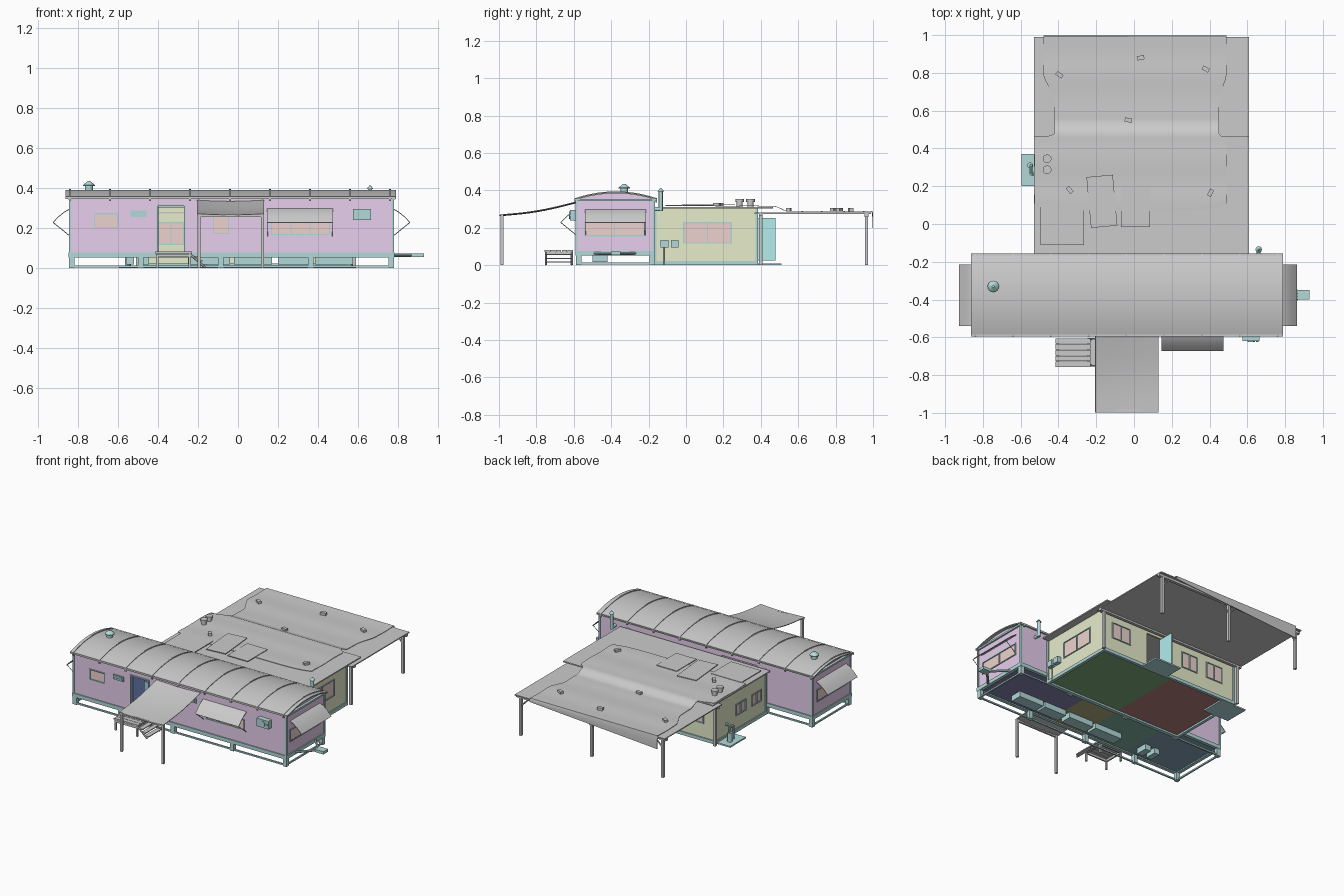
import bpy, bmesh, math
from mathutils import Vector, Matrix

if "Cube" in bpy.data.objects:
    bpy.data.objects.remove(bpy.data.objects["Cube"])

def mat(name, c):
    m = bpy.data.materials.new(name)
    m.diffuse_color = (*c, 1)
    m.use_nodes = True
    m.node_tree.nodes["Principled BSDF"].inputs["Base Color"].default_value = m.diffuse_color
    return m

LILAC = mat("lilac_wall", (.80, .62, .84)); CREAM = mat("cream_wall", (.80, .84, .60))
TEAL = mat("teal_trim", (.45, .70, .70)); GLASS = mat("pink_glass", (.85, .65, .62))
BLUE = mat("blue_door", (.25, .35, .75)); CYAN = mat("cyan_door", (.45, .85, .85))

def finish(name, bm, m=None, smooth=False):
    bmesh.ops.recalc_face_normals(bm, faces=bm.faces)
    me = bpy.data.meshes.new(name)
    bm.to_mesh(me); bm.free()
    ob = bpy.data.objects.new(name, me)
    bpy.context.collection.objects.link(ob)
    if m: me.materials.append(m)
    if smooth:
        bpy.ops.object.select_all(action='DESELECT')
        ob.select_set(True)
        bpy.context.view_layer.objects.active = ob
        bpy.ops.object.shade_smooth_by_angle(angle=math.radians(35))
    return ob

def boxes(name, spans, m=None, rot=0):
    """Each span is x0,x1,y0,y1,z0,z1."""
    bm = bmesh.new()
    for x0, x1, y0, y1, z0, z1 in spans:
        c = Vector((x0 + x1, y0 + y1, z0 + z1)) / 2
        bmesh.ops.create_cube(bm, size=1, matrix=Matrix.Translation(c) @ Matrix.Rotation(rot, 4, 'Z')
                              @ Matrix.Diagonal((abs(x1 - x0), abs(y1 - y0), abs(z1 - z0), 1)))
    return finish(name, bm, m)

def rods(name, segs, r, m=None, n=8, r2=None):
    """Round bars between pairs of points."""
    bm = bmesh.new()
    for p, q in segs:
        p, q = Vector(p), Vector(q)
        d = q - p
        M = Matrix.Translation((p + q) / 2) @ d.to_track_quat('Z', 'Y').to_matrix().to_4x4()
        bmesh.ops.create_cone(bm, cap_ends=True, segments=n, radius1=r, radius2=r if r2 is None else r2,
                              depth=d.length, matrix=M)
    return finish(name, bm, m, n > 6)

def sheet(name, f, nu, nv, thick, m=None):
    """Thin surface from f(u, v)."""
    bm = bmesh.new()
    g = [[bm.verts.new(f(i / nu, j / nv)) for j in range(nv + 1)] for i in range(nu + 1)]
    for i in range(nu):
        for j in range(nv):
            bm.faces.new((g[i][j], g[i + 1][j], g[i + 1][j + 1], g[i][j + 1]))
    bmesh.ops.recalc_face_normals(bm, faces=bm.faces)
    bmesh.ops.solidify(bm, geom=bm.faces[:], thickness=thick)
    return finish(name, bm, m, True)

def on(axis, a, n, z):
    return (a, n, z) if axis == 'x' else (n, a, z)

def span(axis, a0, a1, n0, n1, z0, z1):
    return (a0, a1, n0, n1, z0, z1) if axis == 'x' else (n0, n1, a0, a1, z0, z1)

def wall(name, axis, n, inward, a0, a1, z0, z1, holes, m):
    """Wall plane with rectangular holes, thickened inward."""
    A = sorted({a0, a1, *[h[0] for h in holes], *[h[1] for h in holes]})
    Z = sorted({z0, z1, *[h[2] for h in holes], *[h[3] for h in holes]})
    bm = bmesh.new()
    for p, q in zip(A, A[1:]):
        for s, t in zip(Z, Z[1:]):
            ca, cz = (p + q) / 2, (s + t) / 2
            if not any(h[0] < ca < h[1] and h[2] < cz < h[3] for h in holes):
                bm.faces.new([bm.verts.new(on(axis, *c)) for c in ((p, n, s), (q, n, s), (q, n, t), (p, n, t))])
    bmesh.ops.remove_doubles(bm, verts=bm.verts, dist=1e-5)
    ret = bmesh.ops.extrude_face_region(bm, geom=bm.faces[:], use_keep_orig=True)
    bmesh.ops.translate(bm, verts=[v for v in ret['geom'] if isinstance(v, bmesh.types.BMVert)],
                        vec=on(axis, 0, inward * .012, 0))
    finish(name, bm, m)

def window(name, axis, n, out, hole, panes=2, m=TEAL):
    a0, a1, z0, z1 = hole
    w, N0, N1 = .006, n - out * .010, n + out * .005
    bars = [(a0, a1, z0, z0 + w), (a0, a1, z1 - w, z1)]
    for k in range(panes + 1):
        c = a0 + w / 2 + (a1 - a0 - w) * k / panes
        bars.append((c - w / 2, c + w / 2, z0, z1))
    boxes(name + "_frame", [span(axis, b[0], b[1], N0, N1, b[2], b[3]) for b in bars], m)
    boxes(name + "_glass", [span(axis, a0, a1, n - out * .006, n - out * .002, z0, z1)], GLASS)

def awning(name, axis, n, out, a0, a1):
    sheet(name, lambda u, v: on(axis, a0 + (a1 - a0) * u, n + out * .087 * v,
                                .298 - .07 * v + .008 * math.sin(math.pi * v)), 2, 6, .004)
    rods(name + "_struts", [(on(axis, a, n + out * .085, .229), on(axis, a, n, .16)) for a in (a0 + .004, a1 - .004)], .002, n=6)

X0, X1, Y0, Y1 = -.84, .775, -.585, -.172      # trailer
AX0, AX1, AY = -.49, .56, .378                 # annex

# trailer walls, windows and awnings
f_holes = {"small_window": ((-.72, -.60, .20, .275), 1), "narrow_window": ((-.125, -.045, .17, .275), 1),
           "long_window": ((.165, .46, .165, .24), 3)}
door = (-.40, -.27, .075, .31)
end = (-.545, -.22, .155, .24)
link = (-.42, -.15, .075, .31)
wall("trailer_front_wall", 'x', Y0, 1, X0, X1, .072, .355, [h[0] for h in f_holes.values()] + [door], LILAC)
wall("trailer_back_wall", 'x', Y1, -1, X0, X1, .072, .355, [link], LILAC)
for side, n, s in (("left", X0, -1), ("right", X1, 1)):
    wall(f"trailer_{side}_wall", 'y', n, -s, Y0 + .012, Y1 - .012, .072, .355, [end], LILAC)
    window(f"trailer_{side}_window", 'y', n, s, end, 2)
    awning(f"trailer_{side}_awning", 'y', n, s, -.54, -.215)
for k, (h, p) in f_holes.items():
    window("trailer_" + k, 'x', Y0, -1, h, p)
awning("trailer_front_awning", 'x', Y0, -1, .145, .475)
boxes("front_door_frame", [(-.408, -.40, -.592, -.57, .075, .318), (-.27, -.262, -.592, -.57, .075, .318),
                           (-.408, -.262, -.592, -.57, .31, .318)], TEAL)
boxes("front_door_leaf", [(-.405, -.397, -.573, -.45, .078, .308)], BLUE)
# wall vents and cooling unit
boxes("front_vents", [(x, x + .08, -.592, -.58, .255, .288) for x in (-.537, -.125, .015)], TEAL)
boxes("vent_slats", [(x + .008, x + .072, -.595, -.59, z, z + .006) for x in (-.537, -.125, .015) for z in (.262, .275)], TEAL)
boxes("cooling_unit", [(.575, .665, -.62, -.58, .24, .295)], TEAL)
rods("cooling_fan", [((.62, -.625, .267), (.62, -.615, .267))], .02, TEAL, 16)
rods("cooling_knob", [((.652, -.625, .267), (.652, -.615, .267))], .007, TEAL, 10)

# trailer arched roof, gable panels and ribs
def arch(t, lift=0):
    return .354 + .037 * (1 - (2 * t - 1) ** 2) + lift
def ry(t): return -.595 + .44 * t
sheet("trailer_roof", lambda u, v: (-.862 + 1.652 * u, ry(v), arch(v)), 1, 16, .007)
for nm, x in (("left", X0), ("right", X1 - .012)):
    sheet(f"gable_{nm}", lambda u, v: (x + .006, Y0 + (Y1 - Y0) * v, .35 + (arch(.02 + .96 * v) - .352) * u), 1, 16, .01, LILAC)
for i in range(9):
    x = -.84 + .2 * i
    sheet(f"roof_rib_{i}", lambda u, v: (x - .004 + .008 * u, ry(v), arch(v, .004)), 1, 16, .006)
boxes("roof_rib_ends", [(-.845 + .2 * i, -.835 + .2 * i, y, y + .008, .335, .358) for i in range(9) for y in (-.597, -.163)])
boxes("eave_rails", [(-.862, .79, y, y + .01, .346, .358) for y in (-.595, -.166)])
boxes("gable_rails", [(x, x + .012, -.592, -.158, .343, .355) for x in (-.85, .773)], TEAL)

# roof vent and flue
rods("roof_vent_pipe", [((-.745, -.33, .38), (-.745, -.33, .412))], .02, TEAL, 16)
rods("roof_vent_cap", [((-.745, -.33, .41), (-.745, -.33, .415))], .03, TEAL, 16)
rods("roof_vent_cone", [((-.745, -.33, .415), (-.745, -.33, .435))], .03, TEAL, 16, .006)
rods("flue_pipe", [((.66, -.18, .30), (.66, -.135, .30)), ((.66, -.135, .29), (.66, -.135, .395))], .011, TEAL, 12)
rods("flue_cap", [((.66, -.135, .395), (.66, -.135, .412))], .017, TEAL, 12, .004)

# trailer chassis, corner trim, legs and drawbar
def ring(x0, x1, y0, y1, z0, z1, w):
    return [(x0, x1, y0, y0 + w, z0, z1), (x0, x1, y1 - w, y1, z0, z1),
            (x0, x0 + w, y0 + w, y1 - w, z0, z1), (x1 - w, x1, y0 + w, y1 - w, z0, z1)]
boxes("chassis_frame", ring(-.847, .782, -.592, -.165, .052, .077, .022), TEAL)
boxes("ground_rail", ring(-.84, .775, -.585, -.172, .004, .014, .01), TEAL)
boxes("chassis_legs", [(x, x + .028, y, y + .028, 0, .054) for x in (-.845, -.50, -.1, .35, .752) for y in (-.588, -.195)], TEAL)
boxes("trailer_corner_trim", [(x - .006, x + .006, y - .006, y + .006, .07, .352) for x in (X0, X1) for y in (Y0, Y1)], TEAL)
boxes("underfloor_boxes", [(x, x + w, -.50, -.42, .018, .056) for x, w in ((-.56, .04), (-.49, .045), (-.25, .21), (-.02, .19), (.2, .17), (.385, .19))], TEAL)
rods("drawbar", [((.775, y, .064), (.88, -.375, .064)) for y in (-.49, -.27)], .008, TEAL)
boxes("drawbar_coupler", [(.865, .93, -.40, -.35, .055, .074)], TEAL)

# room floors
rooms = {"bedroom": (-.83, -.42, Y0, Y1, (.24, .36, .48)), "hall": (-.42, -.06, Y0, Y1, (.22, .45, .36)),
         "bathroom": (-.06, .2, Y0, Y1, (.45, .43, .22)), "lounge": (.2, .77, Y0, Y1, (.25, .24, .45)),
         "annex_left": (AX0, 0, Y1, AY, (.48, .22, .22)), "annex_right": (0, AX1, Y1, AY, (.22, .42, .22))}
for k, (a, b, c, d, col) in rooms.items():
    z = .012 if "annex" in k else .06
    boxes(k + "_floor", [(a, b, c + .005, d - .005, z, z + .012)], mat(k + "_floor", col))

# annex walls, windows and door
back = {"a": (.345, .495, .115, .23), "b": (-.20, -.07, .115, .23), "c": (-.40, -.27, .115, .23)}
bdoor = (.09, .21, .024, .255)
side = (-.015, .245, .115, .23)
left = {"a": (.05, .16, .11, .19), "b": (-.12, -.01, .11, .19)}
wall("annex_back_wall", 'x', AY, -1, AX0, AX1, .015, .306, list(back.values()) + [bdoor], CREAM)
wall("annex_right_wall", 'y', AX1, -1, Y1, AY - .012, .015, .306, [side], CREAM)
wall("annex_left_wall", 'y', AX0, 1, Y1, AY - .012, .015, .306, list(left.values()), CREAM)
for k, h in back.items(): window("annex_back_window_" + k, 'x', AY, 1, h)
for k, h in left.items(): window("annex_left_window_" + k, 'y', AX0, -1, h)
window("annex_right_window", 'y', AX1, 1, side)
boxes("back_door_leaf", [(.09, .098, AY - .012, AY + .10, .026, .253)], CYAN)
boxes("back_door_step", [(.05, .25, AY, .51, 0, .01)], TEAL)
boxes("annex_base_frame", ring(AX0 - .008, AX1 + .008, Y1, AY + .008, 0, .022, .02), TEAL)
boxes("annex_corner_trim", [(x - .007, x + .007, y - .007, y + .007, .01, .306) for x in (AX0, AX1) for y in (Y1 + .008, AY)], TEAL)
boxes("meter_boxes", [(AX1, .59, y - .021, y + .021, .095, .135) for y in (-.115, -.06)], TEAL)
rods("meter_pipe", [((.57, -.115, 0), (.57, -.115, .1))], .004, TEAL)

# pump on a slab at the left wall
boxes("pump_slab", [(-.595, -.40, .20, .37, 0, .01)], TEAL)
rods("pump_body", [((-.55, .31, .01), (-.55, .31, .07))], .016, TEAL, 12)
rods("pump_pipe", [((-.545, .265, .01), (-.545, .265, .10)), ((-.545, .265, .10), (-.545, .31, .10)),
                   ((-.545, .31, .06), (-.545, .31, .10)), ((-.545, .265, .095), (-.48, .265, .095))], .008, TEAL, 10)

# annex roof, loose panels, stubs
boxes("annex_roof", [(-.53, .61, -.157, .465, .303, .311)])
boxes("loose_panel_left", [(-.495, -.265, -.11, .105, .317, .322)])
boxes("loose_panel_middle", [(-.24, -.10, -.015, .255, .321, .326)], rot=.09)
boxes("loose_panel_right", [(-.07, .085, -.015, .20, .318, .323)])
for y in (.287, .345):
    rods("roof_stub", [((-.46, y, .305), (-.46, y, .34))], .016, n=14)
    rods("roof_stub_cap", [((-.46, y, .338), (-.46, y, .353))], .023, n=14)

# back canopy with posts, beam and braces
boxes("back_canopy", [(-.53, .61, .365, .99, .274, .281)])
boxes("back_canopy_posts", [(x - .009, x + .009, y - .009, y + .009, 0, .275) for x, y in
                            ((-.50, .965), (.04, .965), (.58, .965), (-.50, .40), (.58, .40))])
boxes("back_canopy_beams", [(-.53, .61, .955, .975, .258, .275), (-.53, .61, .39, .41, .262, .275)])
rods("back_canopy_braces", [((x, .965, .20), (x + d, .965, .262)) for x, d in ((-.5, .06), (.04, .06), (.04, -.06), (.58, -.06))], .005, n=6)

# weathered cover draped over both back roofs
def smooth(a, b, t):
    t = min(1, max(0, (t - a) / (b - a)))
    return t * t * (3 - 2 * t)
def cover(u, v):
    y = .07 + .925 * min(1, v / .95)
    narrow = smooth(.44, .48, y) * (1 - smooth(.65, .80, y))
    x0 = -.528 + .048 * smooth(.44, .48, y) + .06 * narrow
    x1 = .49 - .04 * narrow
    z = .3165 - .029 * smooth(.468, .55, y) + .003 * math.sin(y * 14) ** 2
    if v > .95:
        z -= (.09 - .065 * u) * (v - .95) / .05
        y += .004
    return (x0 + (x1 - x0) * u, y + .03 * (1 - min(1, v * 8)) * (2 * u - 1) ** 6, z)
sheet("roof_cover", cover, 20, 60, .003)
for i, (x, y, a) in enumerate(((-.395, .79, -.6), (.035, .88, .2), (.38, .82, -.5), (-.03, .55, -.2), (-.34, .18, -.9), (.405, .165, 1.1))):
    z = .287 if y > .5 else .316
    boxes(f"weight_brick_{i}", [(x - .019, x + .019, y - .011, y + .011, z, z + .018)], rot=a)

# front porch canopy
sheet("porch_canopy", lambda u, v: (-.205 + .335 * u, -.998 + .405 * v,
      .272 + .068 * v - .012 * math.sin(math.pi * v) - .006 * math.sin(math.pi * u)), 8, 10, .004)
boxes("porch_posts", [(x - .008, x + .008, -.993, -.977, 0, .272) for x in (-.195, .122)])
boxes("porch_beam", [(-.205, .13, -.992, -.98, .256, .268)])

# porch deck and steps
boxes("porch_deck", [(-.415, -.23, -.757 + .031 * i, -.729 + .031 * i, .072, .082) for i in range(5)])
boxes("porch_deck_frame", ring(-.41, -.235, -.755, -.605, .055, .07, .01))
boxes("porch_legs", [(x, x + .012, y, y + .012, 0, .06) for x in (-.41, -.247) for y in (-.755, -.617)])
boxes("porch_steps", [(-.23 + .022 * i, -.2 + .022 * i, -.75, -.61, .054 - .02 * i, .06 - .02 * i) for i in range(3)])
rods("step_stringers", [((-.245, y, .075), (-.165, y, .004)) for y in (-.75, -.61)], .006, n=6)
